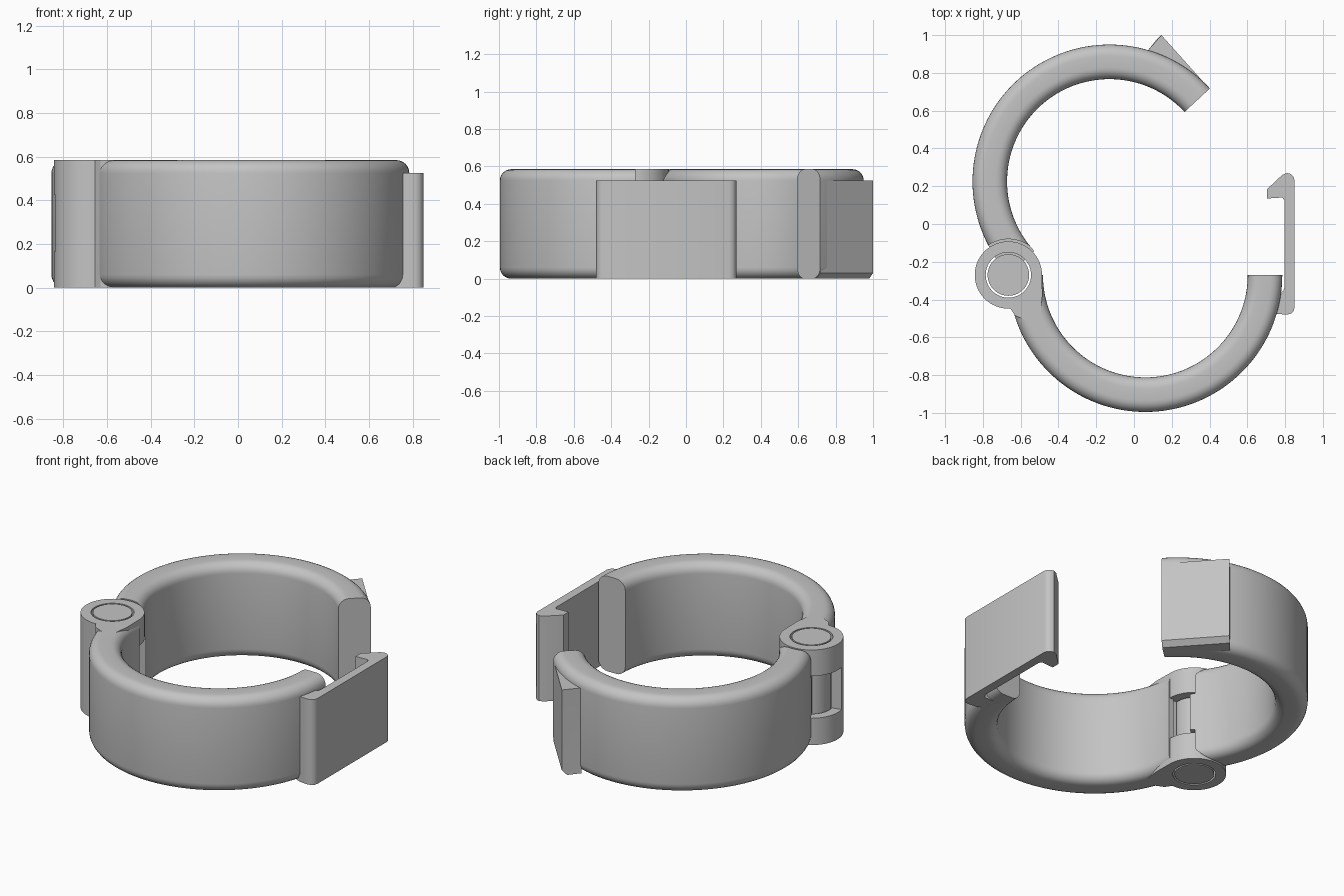
import bpy, bmesh
from math import cos, sin, radians, pi

cube = bpy.data.objects.get("Cube")
if cube:
    bpy.data.objects.remove(cube, do_unlink=True)

grey = bpy.data.materials.new("plain grey")
grey.use_nodes = True
grey.diffuse_color = (0.55, 0.55, 0.55, 1)
grey.node_tree.nodes["Principled BSDF"].inputs["Base Color"].default_value = (0.55, 0.55, 0.55, 1)

HEIGHT = 0.585
INNER, OUTER, ROUND = 0.542, 0.725, 0.06
HINGE = (-0.665, -0.27)
LOWER = (0.06, -0.27)
UPPER = (-0.13, 0.225)


def finish(name, bm):
    bmesh.ops.recalc_face_normals(bm, faces=bm.faces)
    mesh = bpy.data.meshes.new(name)
    bm.to_mesh(mesh)
    bm.free()
    mesh.materials.append(grey)
    obj = bpy.data.objects.new(name, mesh)
    bpy.context.collection.objects.link(obj)
    return obj


def sweep(name, centre, start, end, profile, steps):
    """Turn a closed (radius, z) profile about a vertical axis."""
    bm = bmesh.new()
    full = end - start >= 360
    rows = []
    for i in range(steps if full else steps + 1):
        a = radians(start + (end - start) * i / steps)
        rows.append([bm.verts.new((centre[0] + r * cos(a), centre[1] + r * sin(a), z))
                     for r, z in profile])
    pairs = list(zip(rows, rows[1:])) + ([(rows[-1], rows[0])] if full else [])
    n = len(profile)
    for p, q in pairs:
        for k in range(n):
            bm.faces.new((p[k], p[(k + 1) % n], q[(k + 1) % n], q[k]))
    if not full:
        bm.faces.new(rows[0])
        bm.faces.new(rows[-1])
    return finish(name, bm)


def loft(name, layers):
    """Stack outlines given as (z, points) into a closed solid."""
    bm = bmesh.new()
    rows = [[bm.verts.new((x, y, z)) for x, y in pts] for z, pts in layers]
    n = len(rows[0])
    for p, q in zip(rows, rows[1:]):
        for k in range(n):
            bm.faces.new((p[k], p[(k + 1) % n], q[(k + 1) % n], q[k]))
    bm.faces.new(rows[0])
    bm.faces.new(rows[-1])
    return finish(name, bm)


def disc(radius, steps=64):
    return [(HINGE[0] + radius * cos(2 * pi * i / steps),
             HINGE[1] + radius * sin(2 * pi * i / steps)) for i in range(steps)]


def box_profile(r0, r1, z0, z1):
    return [(r0, z0), (r1, z0), (r1, z1), (r0, z1)]


def cut(obj, cutter):
    mod = obj.modifiers.new("cut", "BOOLEAN")
    mod.operation, mod.solver, mod.object = "DIFFERENCE", "EXACT", cutter
    cutter.hide_render = True
    bpy.context.view_layer.objects.active = obj
    bpy.ops.object.modifier_apply(modifier=mod.name)
    bpy.data.objects.remove(cutter, do_unlink=True)


# Band cross-section with rounded corners
band = []
for r, z, first in ((OUTER - ROUND, HEIGHT - ROUND, 0), (INNER + ROUND, HEIGHT - ROUND, 90),
                    (INNER + ROUND, ROUND, 180), (OUTER - ROUND, ROUND, 270)):
    for i in range(7):
        a = radians(first + 15 * i)
        band.append((r + ROUND * cos(a), z + ROUND * sin(a)))

# Two half rings, trimmed around the hinge
lower = sweep("front_half_ring", LOWER, 180, 360, band, 72)
cut(lower, loft("trim", [(-0.1, disc(0.15)), (0.7, disc(0.15))]))
upper = sweep("back_half_ring", UPPER, 42.8, 222.8, band, 72)
cut(upper, loft("trim", [(-0.1, disc(0.19)), (0.7, disc(0.19))]))

# Hinge barrel with a window for the swinging arm
barrel = sweep("hinge_barrel", HINGE, 0, 360, box_profile(0.12, 0.178, 0, HEIGHT), 64)
cut(barrel, sweep("window", HINGE, -5, 195, box_profile(0.05, 0.3, 0.165, 0.425), 40))

# Pin and the arm that joins it to the back half
pin = loft("hinge_pin", [(0, disc(0.11)), (HEIGHT, disc(0.11))])
arm = sweep("hinge_arm", UPPER, 200, 222.8, box_profile(INNER, OUTER, 0.18, 0.41), 12)

# Web that blends the barrel into the front half
web = [(-0.487, -0.28), (-0.485, -0.38), (-0.495, -0.47), (-0.57, -0.512),
       (-0.63, -0.485), (-0.66, -0.44), (-0.58, -0.38)]
loft("hinge_web", [(0, web), (HEIGHT, web)])

# Snap latch: flat spring plate with a hooked tip
hook = [(0.72, -0.46), (0.75, -0.475), (0.81, -0.48), (0.83, -0.475), (0.845, -0.46),
        (0.85, -0.44), (0.85, 0.23), (0.845, 0.25), (0.83, 0.265), (0.81, 0.27),
        (0.785, 0.26), (0.705, 0.185), (0.705, 0.135), (0.785, 0.14), (0.797, 0.125),
        (0.797, -0.335), (0.79, -0.355), (0.775, -0.365), (0.72, -0.365)]
loft("snap_latch", [(0, hook), (0.525, hook)])

# Wedge catch with a chamfered lower edge
wedge = [(0.145, 1.0), (0.398, 0.718), (0.31, 0.68), (0.07, 0.915)]
foot = [(0.123, 0.98), (0.376, 0.698)] + wedge[2:]
loft("latch_catch", [(0, foot), (0.03, wedge), (0.525, wedge)])

# Smooth curved sides, keep hard edges
bpy.ops.object.select_all(action="DESELECT")
for obj in bpy.context.collection.objects:
    if obj.type == "MESH":
        obj.select_set(True)
        bpy.context.view_layer.objects.active = obj
bpy.ops.object.shade_smooth_by_angle(angle=radians(32))
